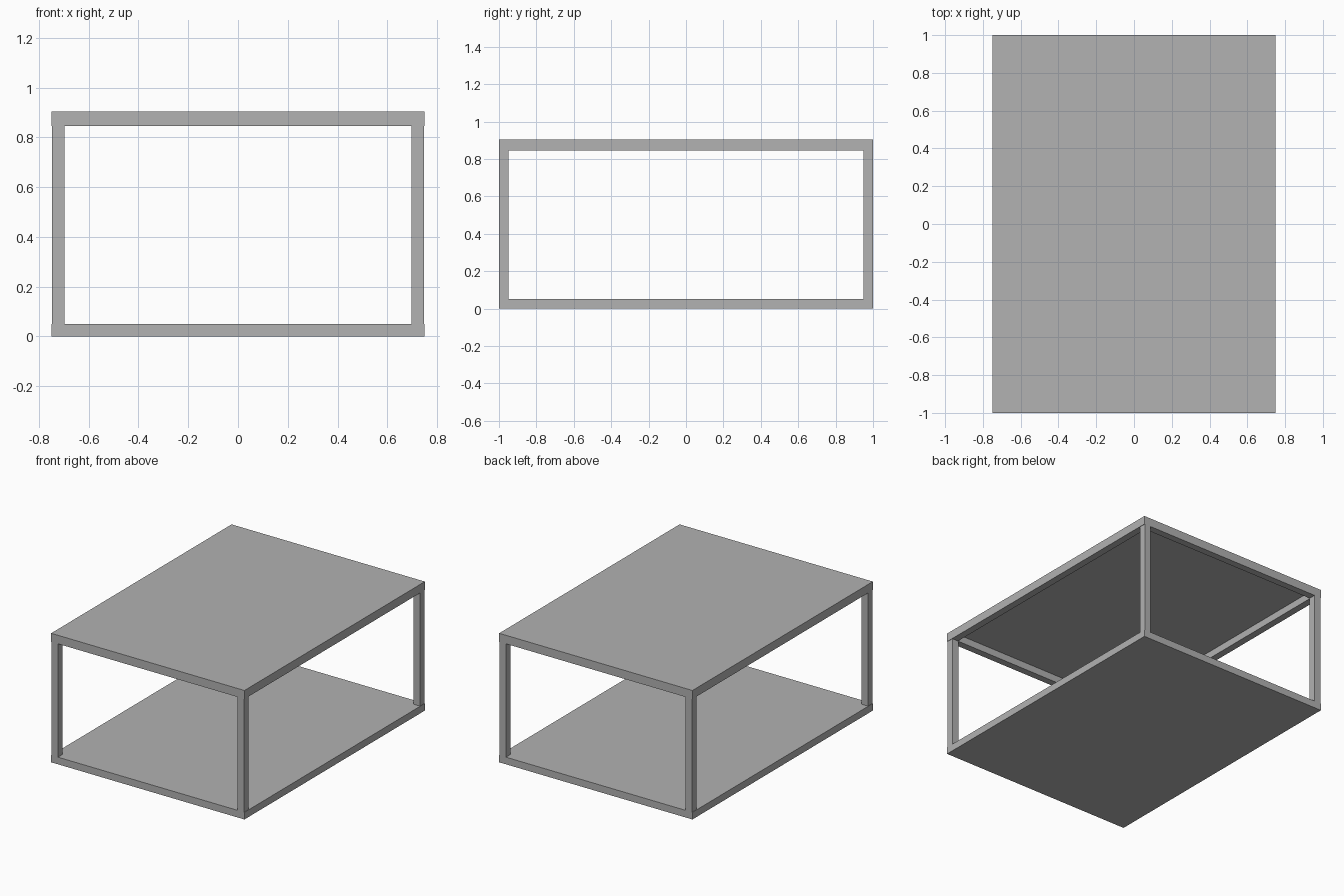
import bpy

if "Cube" in bpy.data.objects:
    bpy.data.objects.remove(bpy.data.objects["Cube"], do_unlink=True)

# One plain grey for the whole table
GREY = (0.445, 0.445, 0.445, 1.0)
grey = bpy.data.materials.new("plain_grey")
grey.use_nodes = True
grey.diffuse_color = GREY
grey.node_tree.nodes["Principled BSDF"].inputs["Base Color"].default_value = GREY

HALF_X, HALF_Y = 0.75, 1.0
HEIGHT = 0.905
BAR = 0.05          # width of the square bars
PANEL = 0.01        # thickness of the top panel
RAIL_LOW = 0.845    # underside of the upper rails
POST_INSET = 0.003  # posts sit just inside the side rails


def box(name, low, high):
    """Box between two opposite corners."""
    bpy.ops.mesh.primitive_cube_add(size=1)
    obj = bpy.context.object
    obj.name = name
    for v in obj.data.vertices:
        v.co = [h if c > 0 else l for c, l, h in zip(v.co, low, high)]
    obj.data.materials.append(grey)
    return obj


def span(sign, outer):
    """Range of a bar whose outer side lies at sign * outer."""
    return sorted((sign * outer, sign * (outer - BAR)))


# Lower shelf and top panel
box("lower_shelf", (-HALF_X, -HALF_Y, 0), (HALF_X, HALF_Y, BAR))
rail_top = HEIGHT - PANEL
box("top_panel", (-HALF_X, -HALF_Y, rail_top), (HALF_X, HALF_Y, HEIGHT))

# Upper rails around the underside of the top
for side, sign in (("front", -1), ("back", 1)):
    y0, y1 = span(sign, HALF_Y)
    box(side + "_rail", (-HALF_X, y0, RAIL_LOW), (HALF_X, y1, rail_top))
for side, sign in (("right", -1), ("left", 1)):
    x0, x1 = span(sign, HALF_X)
    box(side + "_rail", (x0, BAR - HALF_Y, RAIL_LOW), (x1, HALF_Y - BAR, rail_top))

# Four corner posts
for depth, sy in (("front", -1), ("back", 1)):
    for side, sx in (("right", -1), ("left", 1)):
        x0, x1 = span(sx, HALF_X - POST_INSET)
        y0, y1 = span(sy, HALF_Y)
        box(depth + "_" + side + "_post", (x0, y0, BAR), (x1, y1, RAIL_LOW))
